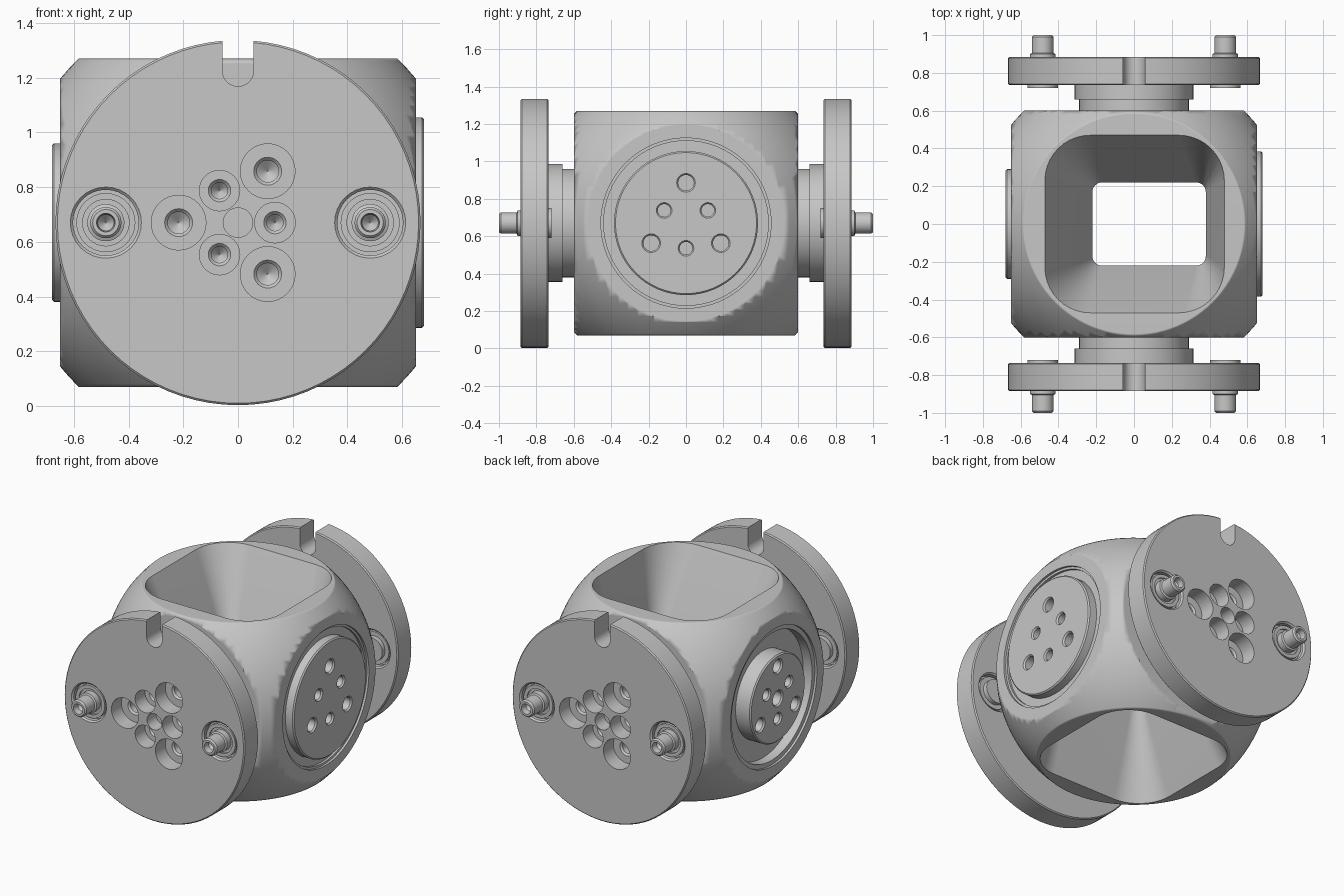
import bpy, bmesh
from math import sin, cos, pi, radians
from mathutils import Matrix, Vector

if "Cube" in bpy.data.objects:
    bpy.data.objects.remove(bpy.data.objects["Cube"], do_unlink=True)

MID = 0.67  # height of the centre
metal = bpy.data.materials.new("grey_metal")
metal.use_nodes = True
metal.diffuse_color = (0.57, 0.57, 0.57, 1)
metal.node_tree.nodes["Principled BSDF"].inputs["Base Color"].default_value = (0.57, 0.57, 0.57, 1)


def loft(bm, rings):
    """Skin a list of equal point rings and cap both ends."""
    loops = [[bm.verts.new(p) for p in ring] for ring in rings]
    bm.faces.new(loops[0])
    bm.faces.new(loops[-1])
    n = len(loops[0])
    for a, b in zip(loops, loops[1:]):
        for i in range(n):
            j = (i + 1) % n
            bm.faces.new((a[i], a[j], b[j], b[i]))


def lathe(bm, profile, x=0, y=0, sides=32):
    """Revolve (radius, height) points about an axis through x, y."""
    turns = [2 * pi * i / sides for i in range(sides)]
    loft(bm, [[Vector((x + r * cos(t), y + r * sin(t), h)) for t in turns]
              for r, h in profile])


def make(name, bm, turn=None):
    """Make an object; turn 0, 90, 180, 270 faces it front, +x, back, -x."""
    bmesh.ops.recalc_face_normals(bm, faces=bm.faces)
    if turn is not None:
        bm.transform(Matrix.Translation((0, 0, MID)) @ Matrix.Rotation(radians(turn), 4, 'Z')
                     @ Matrix.Rotation(pi / 2, 4, 'X'))
    mesh = bpy.data.meshes.new(name)
    bm.to_mesh(mesh)
    bm.free()
    mesh.materials.append(metal)
    obj = bpy.data.objects.new(name, mesh)
    bpy.context.collection.objects.link(obj)
    return obj


def select(obj):
    bpy.ops.object.select_all(action='DESELECT')
    obj.select_set(True)
    bpy.context.view_layer.objects.active = obj


def carve(obj, cutter, operation='DIFFERENCE'):
    cutter.hide_render = True
    select(obj)
    mod = obj.modifiers.new("carve", 'BOOLEAN')
    mod.operation = operation
    mod.solver = 'EXACT'
    mod.object = cutter
    bpy.ops.object.modifier_apply(modifier=mod.name)
    bpy.data.objects.remove(cutter, do_unlink=True)


def smooth(obj, angle=28):
    select(obj)
    bpy.ops.object.shade_smooth_by_angle(angle=radians(angle))


def polar(radius, degrees):
    return radius * cos(radians(degrees)), radius * sin(radians(degrees))


def rounded_rect(cx, hx, hy, r, z, steps=10):
    points = []
    for k, (sx, sy) in enumerate(((1, 1), (-1, 1), (-1, -1), (1, -1))):
        for i in range(steps + 1):
            t = pi / 2 * (k + i / steps)
            points.append(Vector((cx + sx * (hx - r) + r * cos(t),
                                  sy * (hy - r) + r * sin(t), z)))
    return points


# Body: a ball trimmed to a box
bm = bmesh.new()
bmesh.ops.create_uvsphere(bm, u_segments=96, v_segments=64, radius=0.836,
                          matrix=Matrix.Translation((0, 0, MID)))
body = make("body", bm)
bm = bmesh.new()
bmesh.ops.create_cube(bm, size=1, matrix=Matrix.Translation((0, 0, MID))
                      @ Matrix.Diagonal((1.3, 1.2, 1.2, 1)))
carve(body, make("box_trim", bm), 'INTERSECT')

# Funnelled opening from top to bottom
bm = bmesh.new()
wide, throat = (0.003, 0.475, 0.47, 0.24), (0.08, 0.3, 0.22, 0.05)
loft(bm, [rounded_rect(*shape, MID + h) for shape, h in (
    (wide, -0.8), (wide, -0.6), (throat, -0.04),
    (throat, 0.04), (wide, 0.6), (wide, 0.8))])
carve(body, make("funnel_cutter", bm))

# Round pockets in the left and right faces
for turn, inner, floor, outer in ((90, 0.375, 0.62, 0.44), (270, 0.28, 0.57, 0.425)):
    bm = bmesh.new()
    lathe(bm, [(inner, 0.5), (inner, floor), (outer, floor), (outer, 0.635),
               (0.455, 0.635), (0.455, 0.7)], sides=64)
    carve(body, make("pocket_cutter", bm, turn))

# Soft shading across the ball's rims while the trimmed faces stay flat
smooth(body, 46)
soft = body.modifiers.new("soft_rims", 'WEIGHTED_NORMAL')
soft.keep_sharp = True


# Side plates with drilled holes
def side_plate(name, radius, turn, centre_hole):
    bm = bmesh.new()
    lathe(bm, [(radius - 0.01, 0.48), (radius, 0.49), (radius, 0.672),
               (radius - 0.008, 0.68)], sides=64)
    plate = make(name, bm, turn)
    bm = bmesh.new()
    spots = [(polar(0.215, 90 + 120 * k), 0.05) for k in range(3)]
    spots += [(polar(0.135, 30 + 120 * k), 0.042) for k in range(3)]
    if centre_hole:
        spots.append(((0, 0), 0.055))
    for (x, y), r in spots:
        lathe(bm, [(r - 0.008, 0.58), (r - 0.008, 0.67), (r, 0.68), (r, 0.7)], x, y, 24)
    carve(plate, make("drill", bm, turn))
    smooth(plate)


side_plate("left_plate", 0.385, 90, False)
side_plate("right_plate", 0.29, 270, True)


# Flanges with stepped hub, slot, counterbores and pins
def flange(name, turn):
    bm = bmesh.new()
    lathe(bm, [(0.29, 0.58), (0.29, 0.66), (0.315, 0.66), (0.315, 0.735),
               (0.66, 0.735), (0.667, 0.742), (0.667, 0.878), (0.66, 0.885)], sides=80)
    disc = make(name + "_flange", bm, turn)

    bm = bmesh.new()
    arc = [(0.057 * cos(pi + pi * i / 12), 0.555 + 0.057 * sin(pi + pi * i / 12))
           for i in range(13)]
    outline = arc + [(0.057, 0.75), (-0.057, 0.75)]
    loft(bm, [[Vector((x, y, h)) for x, y in outline] for h in (0.7, 0.95)])
    for k in range(3):
        for radius, angle, bore, drill in ((0.217, 60, 0.1, 0.04), (0.135, 0, 0.074, 0.03)):
            x, y = polar(radius, angle + 120 * k)
            lathe(bm, [(0.002, 0.69), (drill, 0.72), (drill, 0.768), (drill + 0.011, 0.78),
                       (bore, 0.78), (bore, 0.95)], x, y)
    lathe(bm, [(0.054, 0.79), (0.054, 0.95)])
    for x in (-0.483, 0.483):
        lathe(bm, [(0.12, 0.845), (0.12, 0.875), (0.13, 0.885), (0.13, 0.95)], x)
        lathe(bm, [(0.13, 0.7), (0.13, 0.735), (0.12, 0.745), (0.12, 0.775)], x)
    carve(disc, make("flange_cutter", bm, turn))
    smooth(disc)

    # Each pin carries a bushing that fills its recess
    for side, x in (("a", -0.483), ("b", 0.483)):
        bm = bmesh.new()
        lathe(bm, [(0.03, 0.72), (0.08, 0.72), (0.08, 0.75), (0.108, 0.75),
                   (0.108, 0.872), (0.085, 0.872), (0.085, 0.86), (0.068, 0.86),
                   (0.068, 0.9), (0.057, 0.905), (0.057, 0.99), (0.048, 1.0),
                   (0.034, 1.0), (0.03, 0.96), (0.002, 0.93)], x)
        smooth(make(name + "_pin_" + side, bm, turn))


flange("front", 0)
flange("back", 180)
